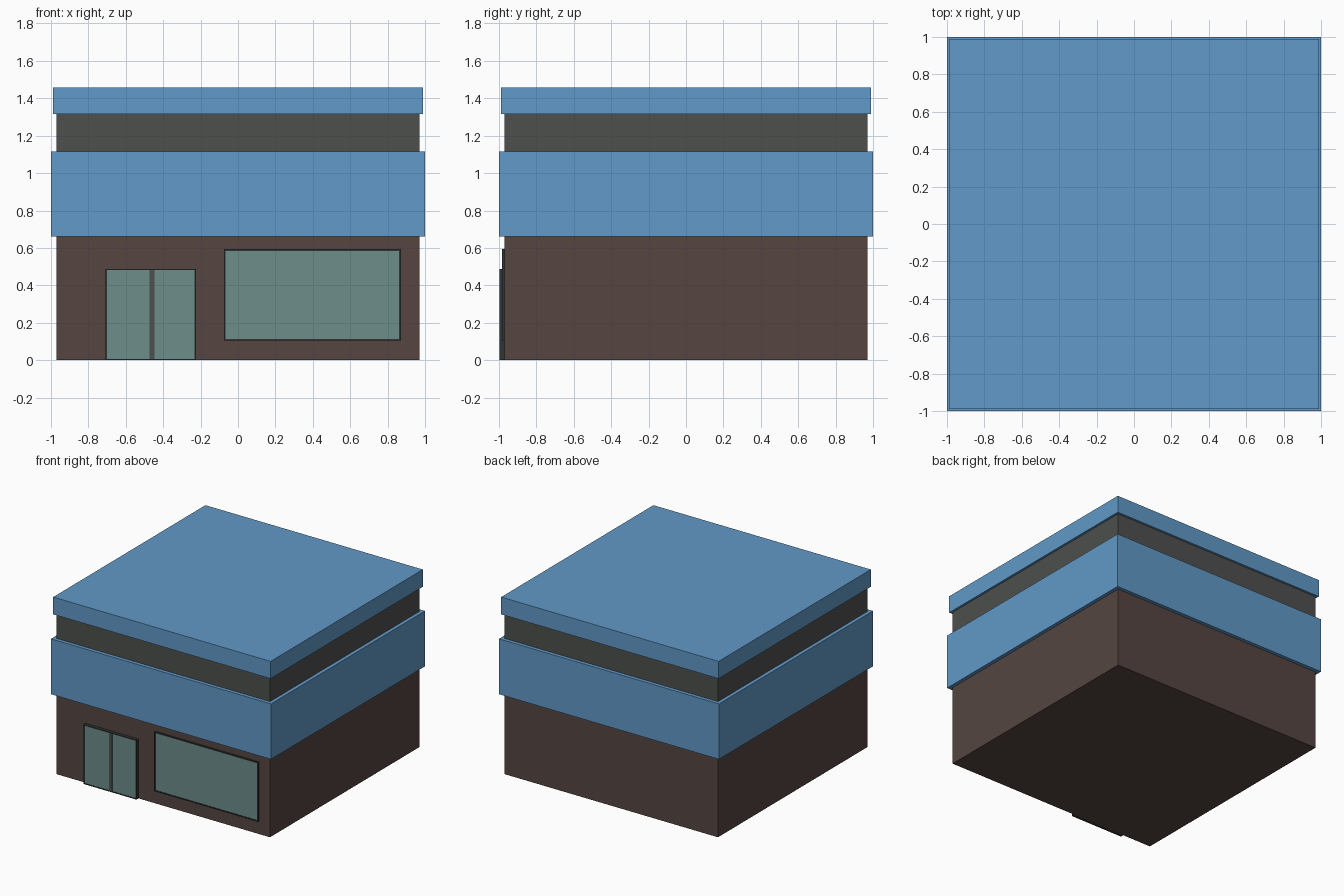
import bpy

if "Cube" in bpy.data.objects:
    bpy.data.objects.remove(bpy.data.objects["Cube"])


def material(name, rgb):
    m = bpy.data.materials.new(name)
    m.diffuse_color = (*rgb, 1)
    m.use_nodes = True
    m.node_tree.nodes["Principled BSDF"].inputs["Base Color"].default_value = m.diffuse_color
    return m


BLUE = material("blue_cladding", (0.12, 0.32, 0.58))
BROWN = material("brown_wall", (0.09, 0.06, 0.052))
DARK = material("dark_wall", (0.075, 0.08, 0.075))
FRAME = material("frame_dark", (0.03, 0.035, 0.035))
GLASS = material("glass", (0.15, 0.27, 0.255))


def box(name, x, y, z, mat):
    """Box spanning the given (min, max) ranges."""
    bpy.ops.mesh.primitive_cube_add(size=1, location=[sum(r) / 2 for r in (x, y, z)])
    ob = bpy.context.object
    ob.name = name
    ob.scale = [r[1] - r[0] for r in (x, y, z)]
    bpy.ops.object.transform_apply(location=False, rotation=False, scale=True)
    ob.data.materials.append(mat)
    return ob


def square_tier(name, half, z, mat):
    return box(name, (-half, half), (-half, half), z, mat)


def glazed_opening(name, x, z, front, t, mullions=()):
    """Framed glazing on the front wall, with optional vertical mullions."""
    y = (front, WALL_FRONT)
    box(name + "_frame_left", (x[0], x[0] + t), y, z, FRAME)
    box(name + "_frame_right", (x[1] - t, x[1]), y, z, FRAME)
    inner = (x[0] + t, x[1] - t)
    box(name + "_frame_bottom", inner, y, (z[0], z[0] + t), FRAME)
    box(name + "_frame_top", inner, y, (z[1] - t, z[1]), FRAME)
    pane_z = (z[0] + t, z[1] - t)
    edges = [inner[0]]
    for m in mullions:
        box(name + "_mullion", m, y, pane_z, DARK)
        edges += m
    edges.append(inner[1])
    for a, b in zip(edges[::2], edges[1::2]):
        box(name + "_glass", (a, b), (front + 0.004, WALL_FRONT), pane_z, GLASS)


WALL_FRONT = -0.97

# Stacked tiers of the building
square_tier("ground_floor_walls", 0.97, (0, 0.66), BROWN)
square_tier("fascia_band", 1.0, (0.66, 1.115), BLUE)
square_tier("upper_walls", 0.97, (1.115, 1.315), DARK)
square_tier("roof_cap", 0.988, (1.315, 1.457), BLUE)

# Shopfront: double door and display window
glazed_opening("door", (-0.708, -0.225), (0, 0.488), -0.997, 0.007, [(-0.474, -0.446)])
glazed_opening("window", (-0.075, 0.871), (0.105, 0.593), -0.983, 0.009)
